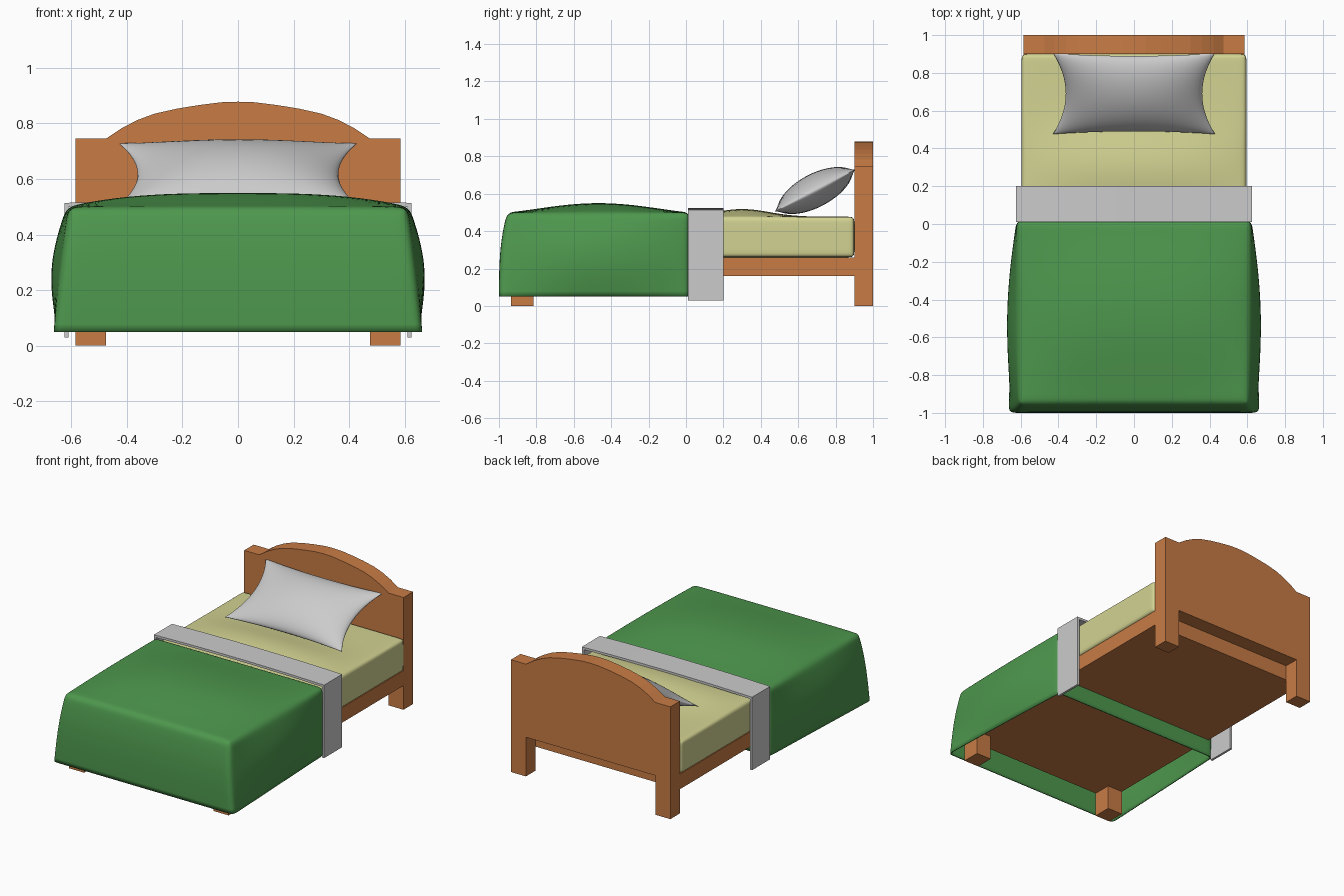
import bpy, bmesh, math
from mathutils import Matrix, Vector

if "Cube" in bpy.data.objects:
    bpy.data.objects.remove(bpy.data.objects["Cube"])


def material(name, rgb):
    m = bpy.data.materials.new(name)
    m.diffuse_color = (*rgb, 1)
    m.use_nodes = True
    m.node_tree.nodes["Principled BSDF"].inputs["Base Color"].default_value = m.diffuse_color
    return m


WOOD = material("wood", (0.58, 0.2, 0.06))
GREEN = material("green_cloth", (0.075, 0.31, 0.075))
CREAM = material("cream_cloth", (0.65, 0.65, 0.29))


def finish(name, bm, mat=None, smooth=False):
    me = bpy.data.meshes.new(name)
    bm.to_mesh(me)
    bm.free()
    ob = bpy.data.objects.new(name, me)
    bpy.context.collection.objects.link(ob)
    if mat:
        me.materials.append(mat)
    for p in me.polygons:
        p.use_smooth = smooth
    return ob


def box(name, x0, x1, y0, y1, z0, z1, mat):
    bm = bmesh.new()
    bmesh.ops.create_cube(bm, size=1)
    for v in bm.verts:
        v.co = ((x0 + x1) / 2 + v.co.x * (x1 - x0),
                (y0 + y1) / 2 + v.co.y * (y1 - y0),
                (z0 + z1) / 2 + v.co.z * (z1 - z0))
    return finish(name, bm, mat)


def extrude_profile(name, pts, y0, y1, mat=None):
    """Extrude a closed x-z outline along y."""
    bm = bmesh.new()
    f = bm.faces.new([bm.verts.new((x, y0, z)) for x, z in pts])
    ext = bmesh.ops.extrude_face_region(bm, geom=[f])["geom"]
    for v in ext:
        if isinstance(v, bmesh.types.BMVert):
            v.co.y = y1
    bmesh.ops.recalc_face_normals(bm, faces=bm.faces)
    return finish(name, bm, mat)


def soft_box(name, cuts, shape, mat, bevel, open_bottom=False):
    """Gridded cube reshaped by a function, with rounded edges."""
    bm = bmesh.new()
    bmesh.ops.create_cube(bm, size=2)
    for axis, n in enumerate(cuts):
        no = Vector((0, 0, 0))
        no[axis] = 1
        for i in range(1, n):
            bmesh.ops.bisect_plane(bm, geom=bm.verts[:] + bm.edges[:] + bm.faces[:],
                                   plane_co=no * (2 * i / n - 1), plane_no=no)
    if open_bottom:
        low = [f for f in bm.faces if f.calc_center_median().z < -0.999]
        bmesh.ops.delete(bm, geom=low, context='FACES')
    for v in bm.verts:
        v.co = shape(*v.co)
    ob = finish(name, bm, mat, True)
    b = ob.modifiers.new("round", 'BEVEL')
    b.width, b.segments = bevel, 3
    b.limit_method, b.angle_limit = 'ANGLE', math.radians(50)
    ob.modifiers.new("smooth", 'SUBSURF').levels = 1
    ob.modifiers["smooth"].render_levels = 1
    if open_bottom:
        s = ob.modifiers.new("thickness", 'SOLIDIFY')
        s.thickness, s.offset = 0.008, -1
    return ob


# Arched headboard with its two posts
half = [(0.475, 0.26), (0.475, 0), (0.585, 0), (0.585, 0.745), (0.475, 0.745),
        (0.42, 0.782), (0.36, 0.813), (0.30, 0.835), (0.22, 0.853),
        (0.14, 0.866), (0.06, 0.876)]
outline = half + [(0, 0.878)] + [(-x, z) for x, z in reversed(half)]
extrude_profile("headboard", outline, 0.9, 1.0, WOOD)

# Base and front legs
box("bed_base", -0.585, 0.585, -0.935, 0.9, 0.16, 0.26, WOOD)
for side, x in (("left", -0.53), ("right", 0.53)):
    box("front_leg_" + side, x - 0.055, x + 0.055, -0.935, -0.815, 0, 0.16, WOOD)


# Mattress with a soft swell near the fold
def mattress_shape(a, b, c):
    y = -0.01 + 0.91 * b
    swell = 0.042 * math.exp(-((y - 0.3) / 0.2) ** 2) * (1 - abs(a) ** 2.5)
    t = (c + 1) / 2
    return (0.595 * a, y, 0.26 + t * 0.217 + t ** 4 * swell)


soft_box("mattress", (12, 36, 4), mattress_shape, CREAM, 0.022)


# Blanket draped over the foot end, open underneath
def blanket_shape(a, b, c):
    t, s = (c + 1) / 2, (1 - b) / 2
    swell = math.sin(math.pi * s)
    w = 0.622 - 0.012 * s + 0.055 * s * (1 - t) + 0.042 * math.sin(math.pi * t) * max(swell, 0)
    foot = -0.955 - 0.045 * (1 - t ** 3)
    crown = 0.05 * (1 - abs(a) ** 3) * max(swell, 0) ** 1.3
    return (w * a, 0.02 + (foot - 0.02) * s, 0.05 + 0.45 * t + crown * t ** 4)


soft_box("blanket", (14, 14, 8), blanket_shape, GREEN, 0.03, True)

# Folded sheet band over the mattress
arch = [(x / 10, 0.523 - 0.009 * (x / 6.25) ** 2) for x in range(-5, 6)]
band = ([(-0.625, 0.03), (-0.625, 0.514)] + arch + [(0.625, 0.514), (0.625, 0.03),
        (0.61, 0.03), (0.61, 0.499)] + [(x, z - 0.015) for x, z in reversed(arch)]
        + [(-0.61, 0.499), (-0.61, 0.03)])
extrude_profile("sheet_fold", band, 0.01, 0.2)

# Pillow leaning on the headboard
N = 24
bm = bmesh.new()
for sign in (1, -1):
    rows = []
    for j in range(N + 1):
        v = math.sin(math.pi / 2 * (2 * j / N - 1))
        row = []
        for i in range(N + 1):
            u = math.sin(math.pi / 2 * (2 * i / N - 1))
            h = max((1 - u * u) * (1 - v * v), 0) ** 0.6
            row.append(bm.verts.new((0.43 * u * (1 - 0.16 * (1 - v * v)),
                                     0.242 * v * (1 - 0.08 * (1 - u * u)),
                                     sign * 0.09 * h)))
        rows.append(row)
    for r0, r1 in zip(rows, rows[1:]):
        for i in range(N):
            q = [r0[i], r0[i + 1], r1[i + 1], r1[i]]
            bm.faces.new(q if sign > 0 else q[::-1])
bmesh.ops.remove_doubles(bm, verts=bm.verts, dist=0.0002)
bmesh.ops.transform(bm, verts=bm.verts, matrix=Matrix.Translation((0, 0.69, 0.617))
                    @ Matrix.Rotation(math.radians(27.5), 4, 'X'))
finish("pillow", bm, None, True)
